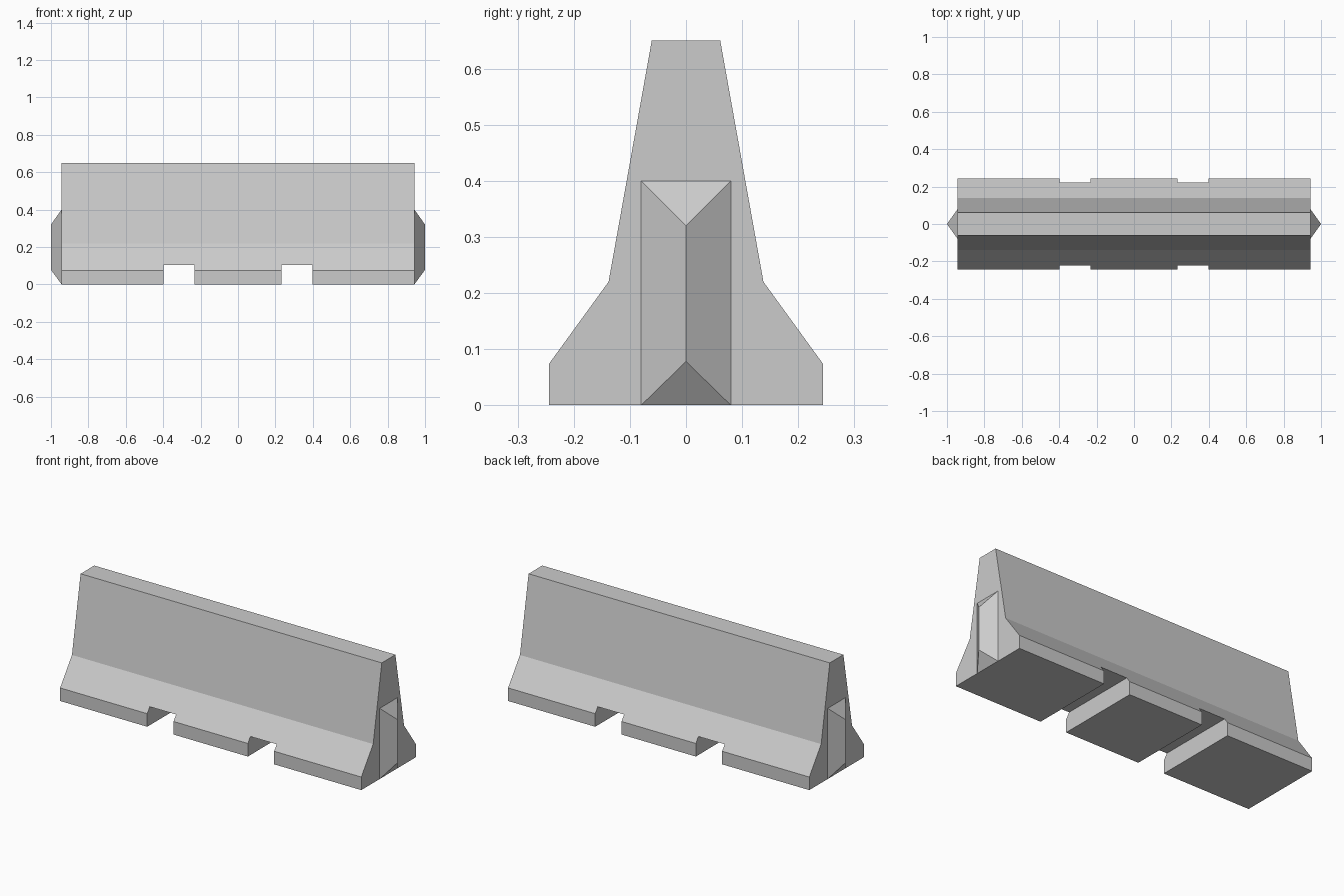
import bpy
import bmesh
from mathutils import Matrix

if "Cube" in bpy.data.objects:
    bpy.data.objects.remove(bpy.data.objects["Cube"], do_unlink=True)

concrete = bpy.data.materials.new("concrete grey")
concrete.use_nodes = True
GREY = (0.6, 0.6, 0.6, 1)
concrete.diffuse_color = GREY
concrete.node_tree.nodes["Principled BSDF"].inputs["Base Color"].default_value = GREY

HALF_LENGTH = 0.943


def make_object(name, bm):
    bmesh.ops.recalc_face_normals(bm, faces=bm.faces)
    mesh = bpy.data.meshes.new(name)
    bm.to_mesh(mesh)
    bm.free()
    mesh.materials.append(concrete)
    obj = bpy.data.objects.new(name, mesh)
    bpy.context.collection.objects.link(obj)
    return obj


# Barrier body: a mirrored cross-section extruded along x
half_profile = [(0.244, 0), (0.244, 0.074), (0.138, 0.22), (0.061, 0.65)]
profile = half_profile + [(-y, z) for y, z in reversed(half_profile)]
bm = bmesh.new()
section = bm.faces.new([bm.verts.new((-HALF_LENGTH, y, z)) for y, z in profile])
extruded = bmesh.ops.extrude_face_region(bm, geom=[section], use_keep_orig=True)
moved = [v for v in extruded["geom"] if isinstance(v, bmesh.types.BMVert)]
bmesh.ops.translate(bm, verts=moved, vec=(2 * HALF_LENGTH, 0, 0))
body = make_object("barrier_body", bm)

# Two lifting slots through the base
bm = bmesh.new()
for side in (-1, 1):
    place = Matrix.Translation((side * 0.315, 0, 0)) @ Matrix.Diagonal((0.165, 0.7, 0.21, 1))
    bmesh.ops.create_cube(bm, size=1, matrix=place)
cutter = make_object("slot_cutter", bm)
cutter.hide_render = True

slots = body.modifiers.new("slots", 'BOOLEAN')
slots.operation = 'DIFFERENCE'
slots.solver = 'EXACT'
slots.object = cutter
bpy.context.view_layer.objects.active = body
bpy.ops.object.modifier_apply(modifier=slots.name)
bpy.data.objects.remove(cutter, do_unlink=True)

# Hipped interlocking wedge on each end
for side, label in ((-1, "right"), (1, "left")):
    bm = bmesh.new()
    base = [bm.verts.new((side * HALF_LENGTH, y, z))
            for y, z in ((-0.08, 0), (0.08, 0), (0.08, 0.4), (-0.08, 0.4))]
    low, high = [bm.verts.new((side, 0, z)) for z in (0.078, 0.32)]
    a, b, c, d = base
    for corners in (base, (a, b, low), (c, d, high), (b, c, high, low), (d, a, low, high)):
        bm.faces.new(corners)
    make_object(label + "_end_wedge", bm)
